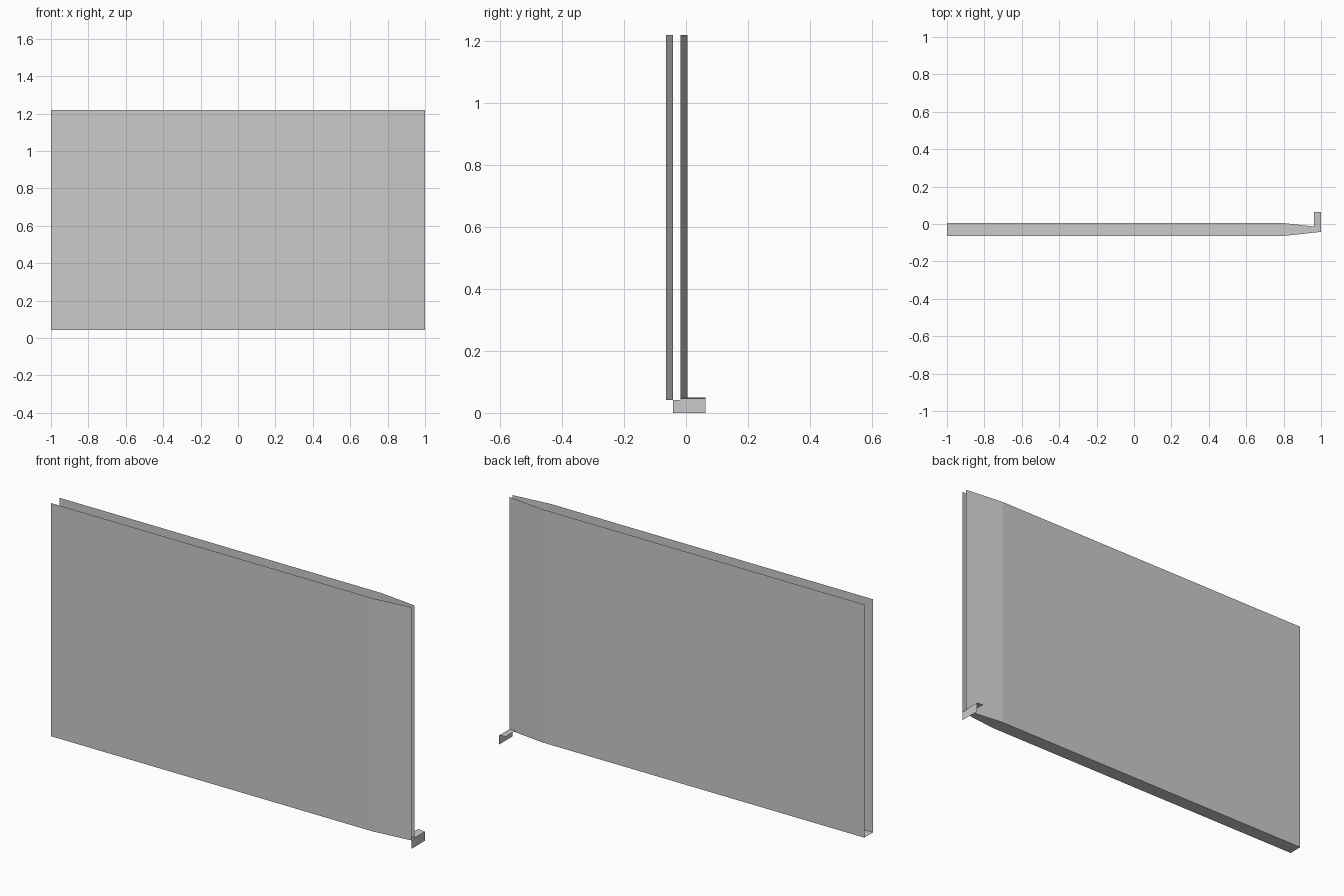
import bpy

if "Cube" in bpy.data.objects:
    bpy.data.objects.remove(bpy.data.objects["Cube"])

def sheet_object(name, faces):
    """Thin single-sided sheets from a few corner loops."""
    verts, idx = [], []
    for loop in faces:
        row = []
        for co in loop:
            if co not in verts:
                verts.append(co)
            row.append(verts.index(co))
        idx.append(row)
    mesh = bpy.data.meshes.new(name)
    mesh.from_pydata(verts, [], idx)
    mesh.update()
    ob = bpy.data.objects.new(name, mesh)
    bpy.context.collection.objects.link(ob)
    return ob

Z0, Z1 = 0.042, 1.22
front = [(-1, -0.064), (0.8, -0.064), (1, -0.042)]   # plan lines, left to right
back = [(-1, 0.005), (0.8, 0.005), (1, -0.018)]

# Tapered trough: front wall, back wall, floor; open at the top and both ends
faces = []
for i in range(2):
    (ax, ay), (bx, by) = front[i], front[i + 1]
    (cx, cy), (dx, dy) = back[i], back[i + 1]
    faces.append([(ax, ay, Z0), (bx, by, Z0), (bx, by, Z1), (ax, ay, Z1)])
    faces.append([(dx, dy, Z0), (cx, cy, Z0), (cx, cy, Z1), (dx, dy, Z1)])
    faces.append([(ax, ay, Z0), (cx, cy, Z0), (dx, dy, Z0), (bx, by, Z0)])
sheet_object("panel_shell", faces)

# Small angle bracket at the lower right corner: end plate and top flange
zt = 0.046
sheet_object("corner_bracket", [
    [(1, -0.042, 0), (1, 0.063, 0), (1, 0.063, zt), (1, -0.018, zt),
     (1, -0.018, Z0), (1, -0.042, Z0)],
    [(1, -0.018, zt), (1, 0.063, zt), (0.963, 0.063, 0.05), (0.963, -0.018, 0.05)],
])
